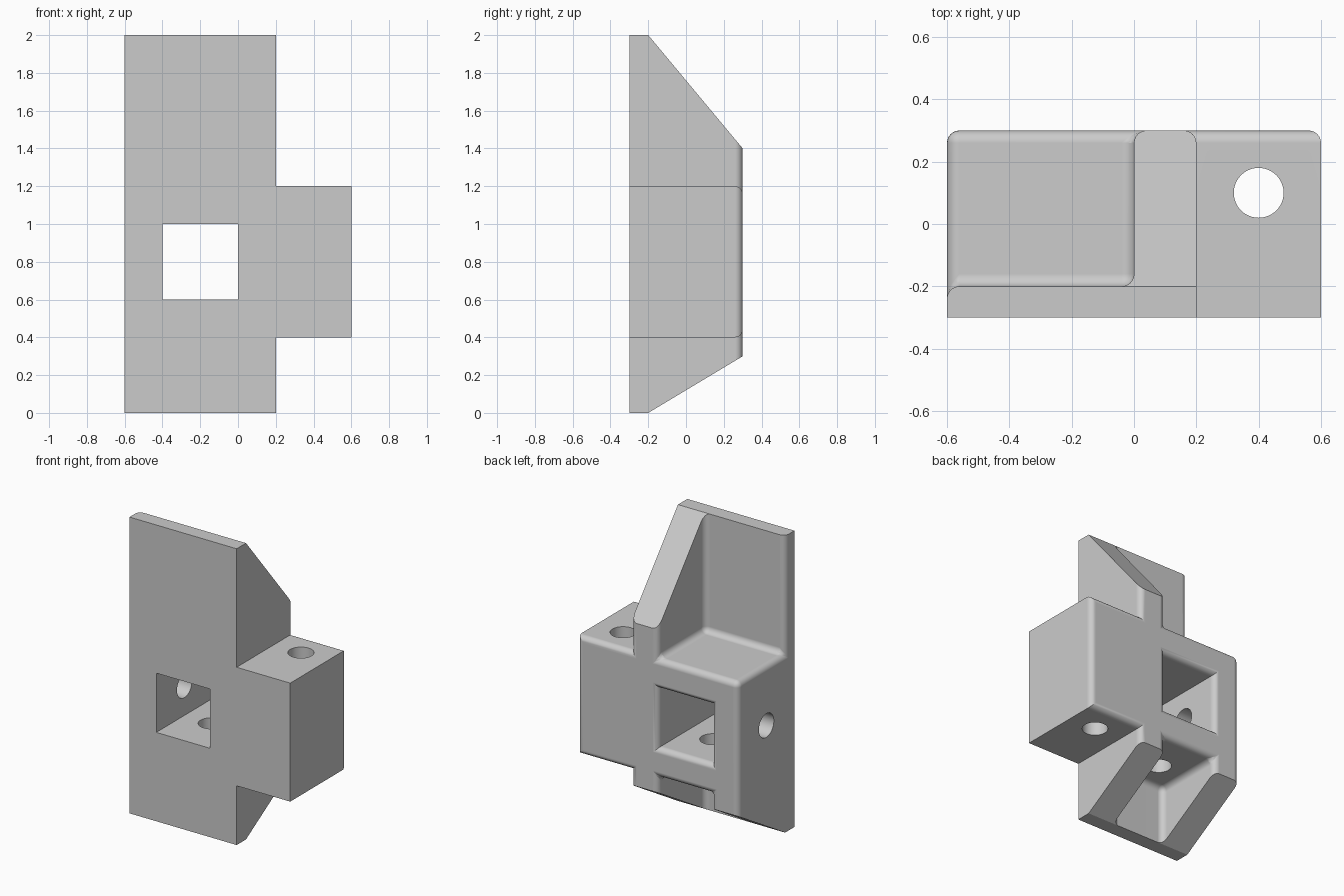
import bpy, bmesh, math
from mathutils import Matrix, Vector

cube = bpy.data.objects.get("Cube")
if cube:
    bpy.data.objects.remove(cube, do_unlink=True)

FILLET = 0.04
HOLE = 0.08


def make_object(name, bm):
    bmesh.ops.recalc_face_normals(bm, faces=bm.faces[:])
    mesh = bpy.data.meshes.new(name)
    bm.to_mesh(mesh)
    bm.free()
    obj = bpy.data.objects.new(name, mesh)
    bpy.context.collection.objects.link(obj)
    return obj


def loft(name, rings):
    """Solid from a list of matching closed rings of points."""
    bm = bmesh.new()
    loops = [[bm.verts.new(p) for p in ring] for ring in rings]
    n = len(loops[0])
    for a, b in zip(loops, loops[1:]):
        for i in range(n):
            j = (i + 1) % n
            bm.faces.new((a[i], a[j], b[j], b[i]))
    bm.faces.new(loops[0])
    bm.faces.new(loops[-1])
    return make_object(name, bm)


def drill(name, centre, axis, length):
    bm = bmesh.new()
    turn = Vector((0, 0, 1)).rotation_difference(Vector(axis)).to_matrix().to_4x4()
    bmesh.ops.create_cone(bm, cap_ends=True, segments=48, radius1=HOLE, radius2=HOLE,
                          depth=length, matrix=Matrix.Translation(centre) @ turn)
    return make_object(name, bm)


# Body: plate, square housing, side block and ribs as one block solid
cuts = ((-0.6, -0.4, 0, 0.2, 0.6), (-0.3, -0.2, 0.3), (0, 0.4, 1.2, 2))


def filled(cell):
    if any(c < 0 or c >= len(cuts[a]) - 1 for a, c in enumerate(cell)):
        return False
    x, y, z = cell
    if z == 1:                      # housing and side block
        return True
    if y == 0:                      # plate
        return x < 3
    return x == 2 or (z == 0 and x == 0)   # tall rib, short lower rib


bm = bmesh.new()
corners = {}


def corner(index):
    if index not in corners:
        corners[index] = bm.verts.new([cuts[a][i] for a, i in enumerate(index)])
    return corners[index]


cells = [(x, y, z) for x in range(4) for y in range(2) for z in range(3)]
for cell in filter(filled, cells):
    for axis in range(3):
        u, v = (axis + 1) % 3, (axis + 2) % 3
        for side in (0, 1):
            near = list(cell)
            near[axis] += 2 * side - 1
            if filled(near):
                continue
            quad = []
            for du, dv in ((0, 0), (1, 0), (1, 1), (0, 1)):
                p = list(cell)
                p[axis] += side
                p[u] += du
                p[v] += dv
                quad.append(corner(tuple(p)))
            bm.faces.new(quad)
bmesh.ops.recalc_face_normals(bm, faces=bm.faces[:])
bmesh.ops.dissolve_limit(bm, angle_limit=0.02, verts=bm.verts[:], edges=bm.edges[:])


# Fillets on every edge behind the front plate, except at the two ends
def rounded(edge):
    a, b = (v.co for v in edge.verts)
    at_end = abs(a.z - b.z) < 0.01 and (a.z < 0.01 or a.z > 1.99)
    return min(a.y, b.y) > -0.25 and not at_end


bmesh.ops.bevel(bm, geom=[e for e in bm.edges if rounded(e)], offset=FILLET,
                offset_type='OFFSET', segments=6, profile=0.5, affect='EDGES',
                clamp_overlap=False)
body = make_object("bracket_body", bm)

# Square passage with a rounded rear lip
sections = [(-0.4, 0.2)]
for k in range(7):
    a = math.radians(15 * k)
    sections.append((0.2605 + FILLET * math.sin(a), 0.2 + FILLET * (1 - math.cos(a))))
sections.append((0.4, sections[-1][1]))
passage = loft("passage_cutter", [
    [(-0.2 + sx * h, y, 0.8 + sz * h) for sx, sz in ((-1, -1), (1, -1), (1, 1), (-1, 1))]
    for y, h in sections])

# Wedges that slope the ribs
top_wedge = [(-0.3, 2.12), (0.4, 1.28), (0.4, 2.12)]
low_wedge = [(-0.3, -0.06), (0.4, 0.36), (0.4, -0.06)]
wedges = [loft("slope_cutter", [[(x, y, z) for y, z in profile] for x in (-0.7, 0.7)])
          for profile in (top_wedge, low_wedge)]

# Round holes: side wall, housing floor, side block
holes = [drill("side_hole_cutter", (-0.5, 0, 0.8), (1, 0, 0), 0.4),
         drill("floor_hole_cutter", (-0.2, 0, 0.5), (0, 0, 1), 0.4),
         drill("block_hole_cutter", (0.4, 0.1, 0.8), (0, 0, 1), 1.0)]

bpy.ops.object.select_all(action='DESELECT')
body.select_set(True)
bpy.context.view_layer.objects.active = body
for cutter in wedges + [passage] + holes:
    cutter.hide_render = True
    mod = body.modifiers.new("cut", 'BOOLEAN')
    mod.operation = 'DIFFERENCE'
    mod.solver = 'EXACT'
    mod.object = cutter
    bpy.ops.object.modifier_apply(modifier=mod.name)
    bpy.data.objects.remove(cutter, do_unlink=True)

# Plain grey finish
grey = bpy.data.materials.new("plain_grey")
grey.use_nodes = True
colour = (0.6, 0.6, 0.6, 1)
grey.diffuse_color = colour
grey.node_tree.nodes["Principled BSDF"].inputs["Base Color"].default_value = colour
body.data.materials.clear()
body.data.materials.append(grey)

bpy.ops.object.shade_smooth_by_angle(angle=math.radians(30))
weighted = body.modifiers.new("flat_face_shading", 'WEIGHTED_NORMAL')
weighted.keep_sharp = True
